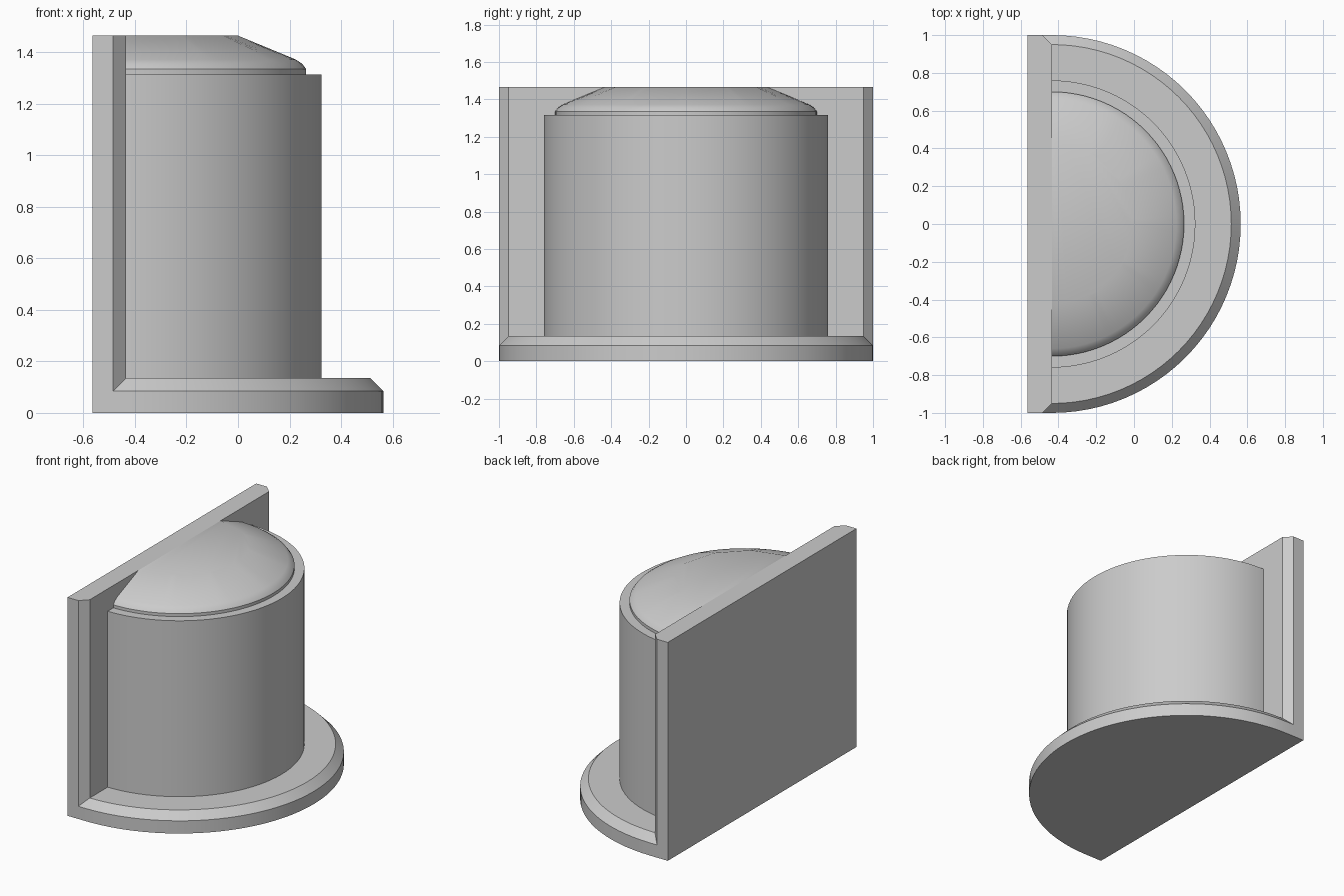
import bpy
import bmesh
from math import cos, sin, pi, radians

if "Cube" in bpy.data.objects:
    bpy.data.objects.remove(bpy.data.objects["Cube"])

# One plain grey for everything
GREY = (0.6, 0.6, 0.6, 1)
mat = bpy.data.materials.new("plain_grey")
mat.use_nodes = True
mat.diffuse_color = GREY
mat.node_tree.nodes["Principled BSDF"].inputs["Base Color"].default_value = GREY

BACK, FACE = -0.565, -0.435   # back and front planes of the wall plate
TOP = 1.465
SEGMENTS = 48


def arc(radius, sides=SEGMENTS):
    """Half circle in front of the wall; fewer sides gives a flat-sided arc."""
    points = []
    step = pi / sides
    for i in range(SEGMENTS + 1):
        a = i * pi / SEGMENTS
        off = a % step - step / 2
        r = radius * cos(step / 2) / cos(off) if sides < SEGMENTS else radius
        points.append((FACE + r * sin(a), -r * cos(a)))
    return points


def loft(name, levels):
    """Solid through stacked outlines, each given as (points, height)."""
    bm = bmesh.new()
    rings = [[bm.verts.new((x, y, z)) for x, y in pts] for pts, z in levels]
    bm.faces.new(rings[0][::-1])
    bm.faces.new(rings[-1])
    n = len(rings[0])
    for low, high in zip(rings, rings[1:]):
        for i in range(n):
            j = (i + 1) % n
            bm.faces.new((low[i], low[j], high[j], high[i]))
    bmesh.ops.recalc_face_normals(bm, faces=bm.faces)
    mesh = bpy.data.meshes.new(name)
    bm.to_mesh(mesh)
    bm.free()
    mesh.materials.append(mat)
    obj = bpy.data.objects.new(name, mesh)
    bpy.context.collection.objects.link(obj)
    return obj


def select(obj):
    bpy.ops.object.select_all(action='DESELECT')
    obj.select_set(True)
    bpy.context.view_layer.objects.active = obj


def d_shape(radius, back):
    return arc(radius) + [(back, radius), (back, -radius)]


# Half-round base with a chamfered rim, joined to the wall plate
stand = loft("base_and_wall", [(d_shape(1, BACK), 0), (d_shape(1, BACK), 0.085),
                               (d_shape(0.95, FACE - 0.015), 0.135)])
side = [(BACK, -1), (FACE - 0.05, -1), (FACE, -0.95)]
outline = side + [(x, -y) for x, y in reversed(side)]
wall = loft("wall_plate", [(outline, 0), (outline, TOP)])
join = stand.modifiers.new("join", 'BOOLEAN')
join.operation = 'UNION'
join.solver = 'EXACT'
join.object = wall
select(stand)
bpy.ops.object.modifier_apply(modifier=join.name)
bpy.data.objects.remove(wall)

# Half-round drum
drum = loft("drum", [(d_shape(0.76, FACE - 0.03), 0.12),
                     (d_shape(0.76, FACE - 0.03), 1.315)])

# Shallow cap with a rounded shoulder and a faceted flat crown
cap = loft("domed_cap", [(arc(0.70), 1.30), (arc(0.70), 1.335), (arc(0.685), 1.355),
                         (arc(0.66), 1.372), (arc(0.435, 6), TOP)])

for part in (stand, drum, cap):
    select(part)
    bpy.ops.object.shade_smooth_by_angle(angle=radians(30))
